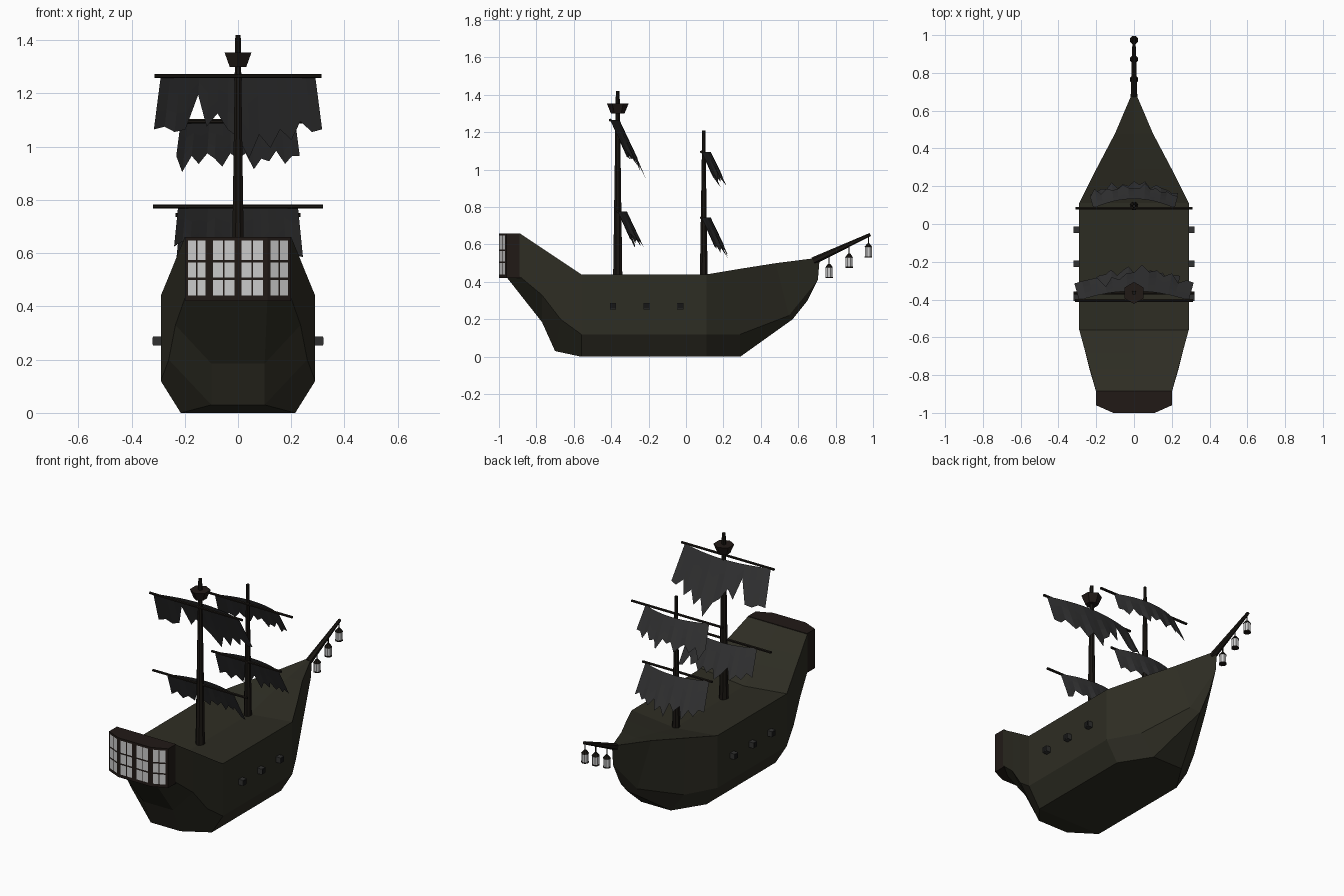
import bpy, bmesh, math
from mathutils import Vector

if "Cube" in bpy.data.objects:
    bpy.data.objects.remove(bpy.data.objects["Cube"])


def material(name, rgb):
    m = bpy.data.materials.new(name)
    m.diffuse_color = (*rgb, 1)
    m.use_nodes = True
    m.node_tree.nodes["Principled BSDF"].inputs["Base Color"].default_value = m.diffuse_color
    return m


HULL = material("weathered_wood", (0.027, 0.026, 0.017))
MAST = material("mast_wood", (0.010, 0.008, 0.006))
BROWN = material("brown_wood", (0.015, 0.010, 0.008))
CLOTH = material("torn_cloth", (0.032, 0.032, 0.033))
IRON = material("iron", (0.030, 0.030, 0.029))
BLACK = material("bore", (0.008, 0.008, 0.008))
GLASS = material("pale_glass", (0.62, 0.62, 0.62))


def mesh(name, verts, faces, mat, fix=True):
    bm = bmesh.new()
    vs = [bm.verts.new(v) for v in verts]
    for f in faces:
        bm.faces.new([vs[i] for i in f])
    if fix:
        bmesh.ops.remove_doubles(bm, verts=bm.verts, dist=1e-4)
        bmesh.ops.recalc_face_normals(bm, faces=bm.faces)
    me = bpy.data.meshes.new(name)
    bm.to_mesh(me)
    bm.free()
    me.materials.append(mat)
    ob = bpy.data.objects.new(name, me)
    bpy.context.collection.objects.link(ob)
    return ob


def loft(name, rings, mat):
    n = len(rings[0])
    faces = [[k * n + i, k * n + (i + 1) % n, (k + 1) * n + (i + 1) % n, (k + 1) * n + i]
             for k in range(len(rings) - 1) for i in range(n)]
    faces += [list(range(n)), list(range((len(rings) - 1) * n, len(rings) * n))]
    return mesh(name, [p for r in rings for p in r], faces, mat)


def rod(name, a, b, r1, r2, sides, mat):
    a, b = Vector(a), Vector(b)
    q = (b - a).to_track_quat('Z', 'Y')
    rings = []
    for c, r in ((a, r1), (b, r2)):
        rings.append([c + q @ Vector((r * math.cos(t), r * math.sin(t), 0))
                      for t in (math.tau * (i + 0.5) / sides for i in range(sides))])
    return loft(name, rings, mat)


# Hull: stations of deck centre, deck edge, chine, bottom edge; half then mirrored
stations = [
    ((0, -.89, .66), (.20, -.89, .66), (.20, -.89, .43), (.11, -.955, .42)),
    ((0, -.77, .57), (.233, -.77, .58), (.235, -.77, .33), (.10, -.77, .185)),
    ((0, -.68, .50), (.257, -.68, .52), (.26, -.67, .20), (.10, -.70, .03)),
    ((0, -.56, .41), (.29, -.56, .44), (.29, -.56, .12), (.215, -.56, 0)),
    ((0, .11, .41), (.29, .11, .44), (.29, .11, .12), (.215, .11, 0)),
    ((0, .29, .45), (.20, .29, .47), (.19, .29, .12), (.10, .29, 0)),
    ((0, .48, .49), (.10, .48, .50), (.055, .55, .22), (0, .57, .20)),
    ((0, .715, .53), (0, .715, .53), (0, .705, .41), (0, .65, .30)),
]
verts, faces = [p for s in stations for p in s], []
for k in range(len(stations) - 1):
    faces += [[4 * k + i, 4 * k + i + 1, 4 * k + i + 5, 4 * k + i + 4] for i in range(3)]
    if k < 6:  # flat bottom up to the stem
        c = len(verts)
        verts += [(0, *stations[j][3][1:]) for j in (k, k + 1)]
        faces.append([4 * k + 3, c, c + 1, 4 * k + 7])
c = len(verts)
verts.append((0, *stations[0][3][1:]))
faces.append([0, 1, 2, 3, c])
half = len(verts)
verts += [(-x, y, z) for x, y, z in verts]
faces += [[i + half for i in reversed(f)] for f in faces]
mesh("hull", verts, faces, HULL)

# Stern cabin with canted back wall
back = [(-.20, -.96), (-.11, -1.0), (.11, -1.0), (.20, -.96)]
outline = [(-.20, -.885)] + back + [(.20, -.885)]
loft("stern_cabin", [[(x, y, z) for x, y in outline] for z in (.42, .66)], BROWN)

# Window panes: spans along each back wall, two columns by three rows per window
panes = []
spans = [[(.12, .91)], [(.06, .45), (.55, .94)], [(.09, .88)]]
for k in range(3):
    p, q = Vector(back[k]), Vector(back[k + 1])
    out = Vector(((q - p).y, -(q - p).x)).normalized() * .002
    for a, b in spans[k]:
        w = (b - a) / 2
        g = w * .07
        for c in range(2):
            l = p.lerp(q, a + c * w + g) + out
            r = p.lerp(q, a + (c + 1) * w - g) + out
            for z0, z1 in ((.44, .50), (.509, .565), (.574, .648)):
                panes += [(*l, z0), (*r, z0), (*r, z1), (*l, z1)]
mesh("window_panes", panes, [range(i, i + 4) for i in range(0, len(panes), 4)], GLASS, False)

# Masts and crow's nest
rod("main_mast", (0, -.365, .40), (0, -.365, 1.42), .027, .011, 8, MAST)
rod("fore_mast", (0, .095, .40), (0, .095, 1.21), .023, .009, 8, MAST)
rod("crows_nest", (0, -.365, 1.30), (0, -.365, 1.353), .036, .058, 6, BROWN)


# Yards with torn sails: drops give the ragged lower edge, in hundredths
def sail(name, y, z, yard, half, flare, drops):
    rod(name + "_yard", (-yard, y, z), (yard, y, z), .008, .008, 6, MAST)
    rows, cols = 3, len(drops)
    vs = []
    for i, d in enumerate(drops):
        u = 2 * i / (cols - 1) - 1
        for j in range(rows + 1):
            h = d / 100 * j / rows
            ripple = .006 * math.sin(i * 2.1) * j / rows
            vs.append((u * (half + flare * h), y + .05 * (1 - u * u) + .45 * h + ripple, z - h))
    fs = [[i * 4 + j, i * 4 + j + 1, i * 4 + j + 5, i * 4 + j + 4]
          for i in range(cols - 1) for j in range(rows)]
    mesh(name, vs, fs, CLOTH)


sail("main_upper_sail", -.405, 1.265, .313, .29, .13,
     [20, 19, 21, 20, 7, 19, 14, 20, 23, 31, 22, 27, 20, 24, 17, 21, 20])
sail("main_lower_sail", -.365, .775, .32, .225, .1,
     [15, 13, 17, 15, 18, 12, 16, 19, 14, 17, 14, 18, 14, 16, 12, 18, 19])
sail("fore_upper_sail", .083, 1.095, .31, .215, .13,
     [13, 19, 13, 16, 12, 14, 17, 12, 14, 12, 18, 14, 15, 11, 16, 13, 13])
sail("fore_lower_sail", .083, .743, .235, .215, .1,
     [16, 15, 19, 16, 21, 15, 18, 14, 22, 17, 20, 15, 19, 16, 18, 15, 17])

# Cannons on both sides
for s in (-1, 1):
    for y in (-.39, -.21, -.03):
        rod("cannon", (s * .27, y, .27), (s * .32, y, .27), .024, .024, 4, IRON)
        rod("cannon_bore", (s * .315, y, .27), (s * .321, y, .27), .019, .019, 4, BLACK)

# Bowsprit with three hanging lanterns
rod("bowsprit", (0, .68, .512), (0, .985, .653), .020, .009, 6, MAST)
for y, z in ((.765, .42), (.872, .475), (.975, .53)):
    rod("lantern_base", (0, y, z), (0, y, z + .007), .022, .022, 8, MAST)
    rod("lantern_glass", (0, y, z + .007), (0, y, z + .056), .020, .020, 8, GLASS)
    rod("lantern_cap", (0, y, z + .056), (0, y, z + .076), .023, .007, 8, MAST)
    rod("lantern_hook", (0, y, z + .07), (0, y, .553 + (y - .765) * .45), .003, .003, 4, MAST)
